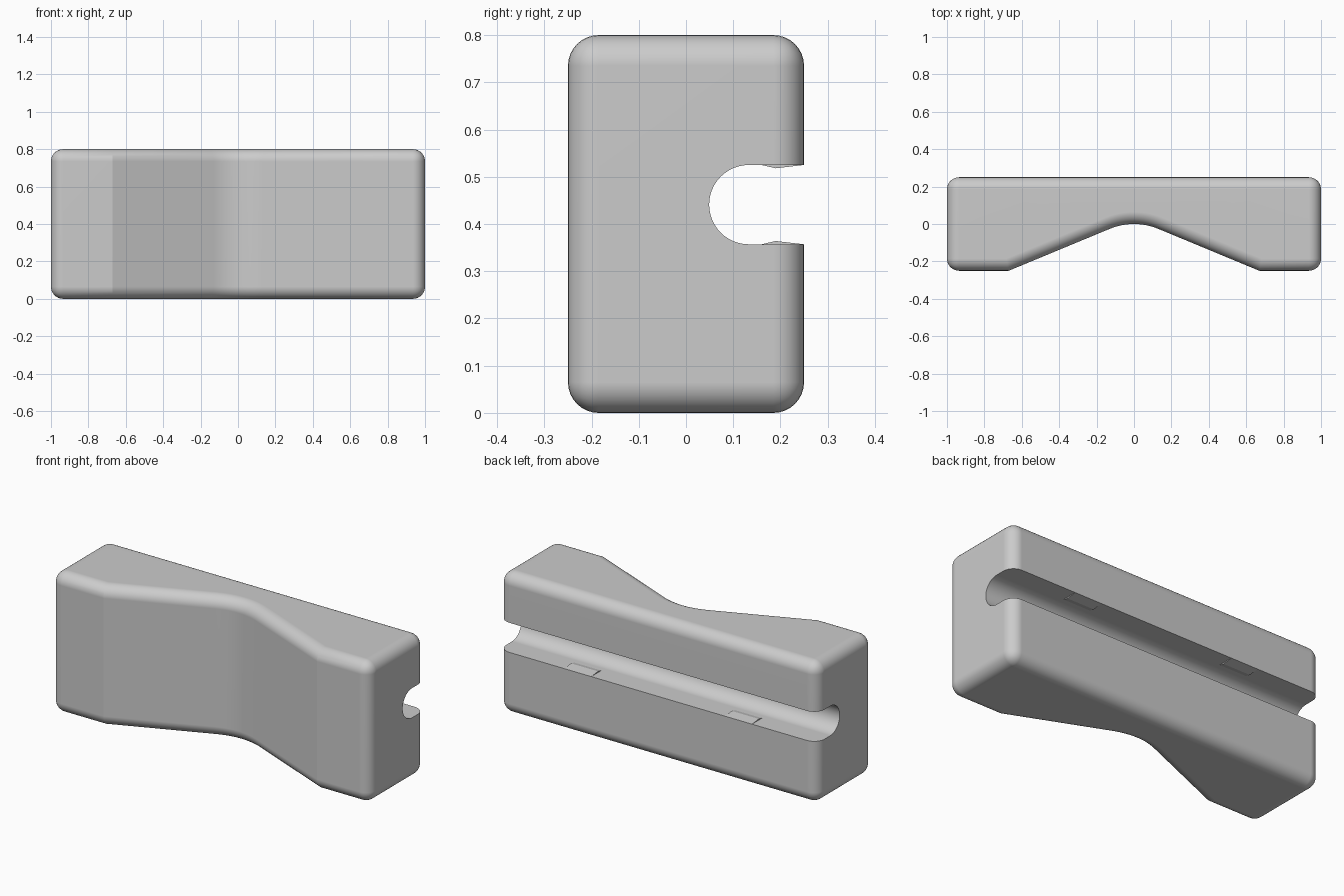
import bpy, bmesh, math
from mathutils import Vector

cube = bpy.data.objects.get("Cube")
if cube:
    bpy.data.objects.remove(cube, do_unlink=True)

grey = bpy.data.materials.new("light_grey")
grey.use_nodes = True
grey.diffuse_color = (0.6, 0.6, 0.6, 1)
grey.node_tree.nodes["Principled BSDF"].inputs["Base Color"].default_value = (0.6, 0.6, 0.6, 1)

HALF_DEPTH, HEIGHT, ROUND = 0.25, 0.8, 0.065
SLOT_Y, SLOT_Z, SLOT_R = 0.133, 0.441, 0.084


def prism(name, points, extrude, bevel_rule=None):
    """Extrude a closed 3D outline and optionally round chosen edges."""
    bm = bmesh.new()
    face = bm.faces.new([bm.verts.new(p) for p in points])
    top = bmesh.ops.extrude_face_region(bm, geom=[face])["geom"]
    verts = [v for v in top if isinstance(v, bmesh.types.BMVert)]
    bmesh.ops.translate(bm, verts=verts, vec=Vector(extrude))
    bmesh.ops.recalc_face_normals(bm, faces=bm.faces)
    if bevel_rule:
        edges = [e for e in bm.edges if bevel_rule(e)]
        bmesh.ops.bevel(bm, geom=edges, offset=ROUND, offset_type='OFFSET',
                        segments=8, profile=0.5, affect='EDGES')
    mesh = bpy.data.meshes.new(name)
    bm.to_mesh(mesh)
    bm.free()
    mesh.materials.append(grey)
    obj = bpy.data.objects.new(name, mesh)
    bpy.context.collection.objects.link(obj)
    return obj


def activate(obj):
    bpy.ops.object.select_all(action='DESELECT')
    obj.select_set(True)
    bpy.context.view_layer.objects.active = obj


# Body outline: flat back, front with a V recess that has a rounded apex
slope = math.atan2(0.225, 0.54)
radius = 0.13 / math.sin(slope)
arc = [(radius * math.sin(a), radius * (math.cos(a) - 1))
       for a in (slope * i / 6 for i in range(-6, 7))]
outline = ([(-1, 0.25), (-1, -0.25), (-0.67, -0.25)] + arc
           + [(0.67, -0.25), (1, -0.25), (1, 0.25)])


def rounded_edge(edge):
    a, b = (v.co for v in edge.verts)
    horizontal = abs(a.z - b.z) < 0.001
    return horizontal or abs(a.x) > 0.99


body = prism("body", [(x, y, 0) for x, y in outline], (0, 0, HEIGHT), rounded_edge)

# Round-bottomed slot along the back
angles = [math.pi * (0.5 + i / 24) for i in range(25)]
slot = [(-1.2, SLOT_Y + SLOT_R * math.cos(a), SLOT_Z + SLOT_R * math.sin(a)) for a in angles]
slot += [(-1.2, 0.4, SLOT_Z - SLOT_R), (-1.2, 0.4, SLOT_Z + SLOT_R)]
cutter = prism("slot_cutter", slot, (2.4, 0, 0))
cutter.hide_render = True
cut = body.modifiers.new("slot", 'BOOLEAN')
cut.object = cutter
cut.operation = 'DIFFERENCE'
cut.solver = 'EXACT'
activate(body)
bpy.ops.object.modifier_apply(modifier=cut.name)
bpy.data.objects.remove(cutter, do_unlink=True)

# Smooth roundings, crisp slot and recess edges
bpy.ops.object.shade_smooth_by_angle(angle=math.radians(18))
weighted = body.modifiers.new("even_shading", 'WEIGHTED_NORMAL')
weighted.keep_sharp = True

# Small snap ridges on the slot walls
ridge = [(0.16, 0), (0.19, 0.007), (0.25, 0), (0.248, -0.02), (0.16, -0.02)]
for side, x in (("right", -0.59), ("left", 0.42)):
    for level, up in (("lower", 1), ("upper", -1)):
        wall = SLOT_Z - up * SLOT_R
        prism(f"{level}_{side}_snap_ridge",
              [(x, y, wall + up * h) for y, h in ridge], (0.17, 0, 0))
